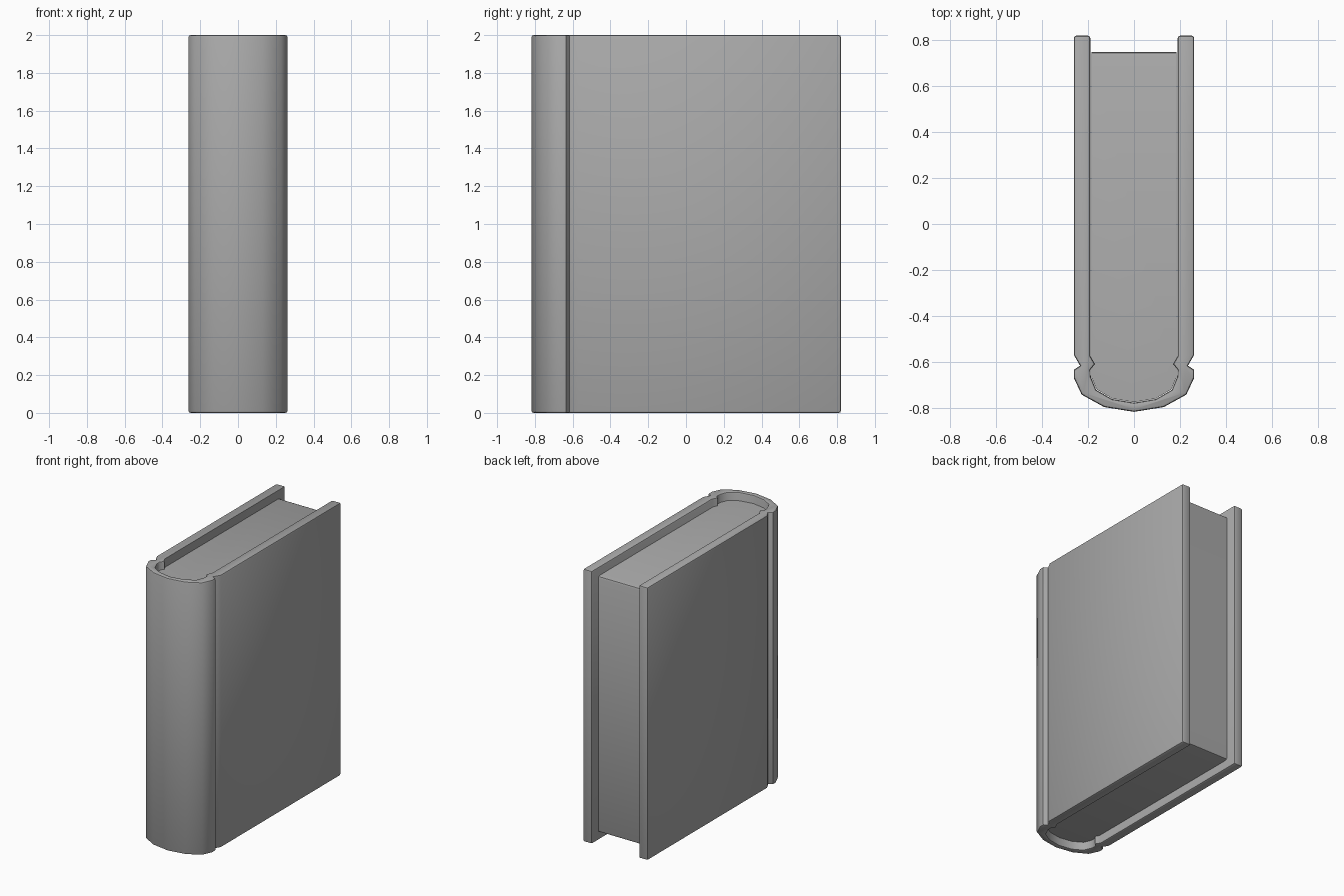
import bpy, bmesh, math

cube = bpy.data.objects.get("Cube")
if cube:
    bpy.data.objects.remove(cube, do_unlink=True)

grey = bpy.data.materials.new("plain_grey")
grey.use_nodes = True
COLOUR = (0.4, 0.4, 0.4, 1)
grey.diffuse_color = COLOUR
grey.node_tree.nodes["Principled BSDF"].inputs["Base Color"].default_value = COLOUR


def mirrored(half):
    """Complete a half profile that ends on the centre line."""
    return half + [(-x, y) for x, y in reversed(half[:-1])]


def extrude_outline(name, outline, z0, z1, bevel, segments, pick):
    """Extrude a plan outline upward and round the edges chosen by pick."""
    bm = bmesh.new()
    base = bm.faces.new([bm.verts.new((x, y, z0)) for x, y in outline])
    top = bmesh.ops.extrude_face_region(bm, geom=[base])["geom"]
    bmesh.ops.translate(bm, vec=(0, 0, z1 - z0),
                        verts=[v for v in top if isinstance(v, bmesh.types.BMVert)])
    bmesh.ops.recalc_face_normals(bm, faces=bm.faces)
    edges = [e for e in bm.edges if pick(e)]
    bmesh.ops.bevel(bm, geom=edges, offset=bevel, segments=segments,
                    profile=0.5, affect='EDGES', clamp_overlap=True)
    bmesh.ops.recalc_face_normals(bm, faces=bm.faces)
    mesh = bpy.data.meshes.new(name)
    bm.to_mesh(mesh)
    bm.free()
    mesh.materials.append(grey)
    obj = bpy.data.objects.new(name, mesh)
    bpy.context.collection.objects.link(obj)
    bpy.ops.object.select_all(action='DESELECT')
    obj.select_set(True)
    bpy.context.view_layer.objects.active = obj
    bpy.ops.object.shade_smooth_by_angle(angle=math.radians(40))
    return obj


def is_rim(e):
    return abs(e.verts[0].co.z - e.verts[1].co.z) < 1e-4


def at_back(e):
    return all(v.co.y > 0.7 for v in e.verts)


# Cover: two boards, hinge grooves and a rounded spine in one wrap
outer = [(0.262, 0.82), (0.262, -0.57), (0.235, -0.617), (0.262, -0.635),
         (0.262, -0.67), (0.228, -0.743), (0.13, -0.797), (0, -0.818)]
inner = [(0.19, 0.82), (0.19, -0.575), (0.17, -0.61), (0.19, -0.635),
         (0.188, -0.665), (0.165, -0.722), (0.096, -0.762), (0, -0.778)]
cover_outline = mirrored(outer) + mirrored(inner)[::-1]
extrude_outline("cover", cover_outline, 0, 2, 0.011, 2,
                lambda e: is_rim(e) or at_back(e))

# Page block: rounded into the spine, set back from the cover edges
pages = [(0.186, 0.75), (0.186, -0.665), (0.163, -0.72), (0.095, -0.76), (0, -0.776)]
extrude_outline("page_block", mirrored(pages), 0.06, 1.94, 0.018, 2,
                lambda e: is_rim(e) and at_back(e))
